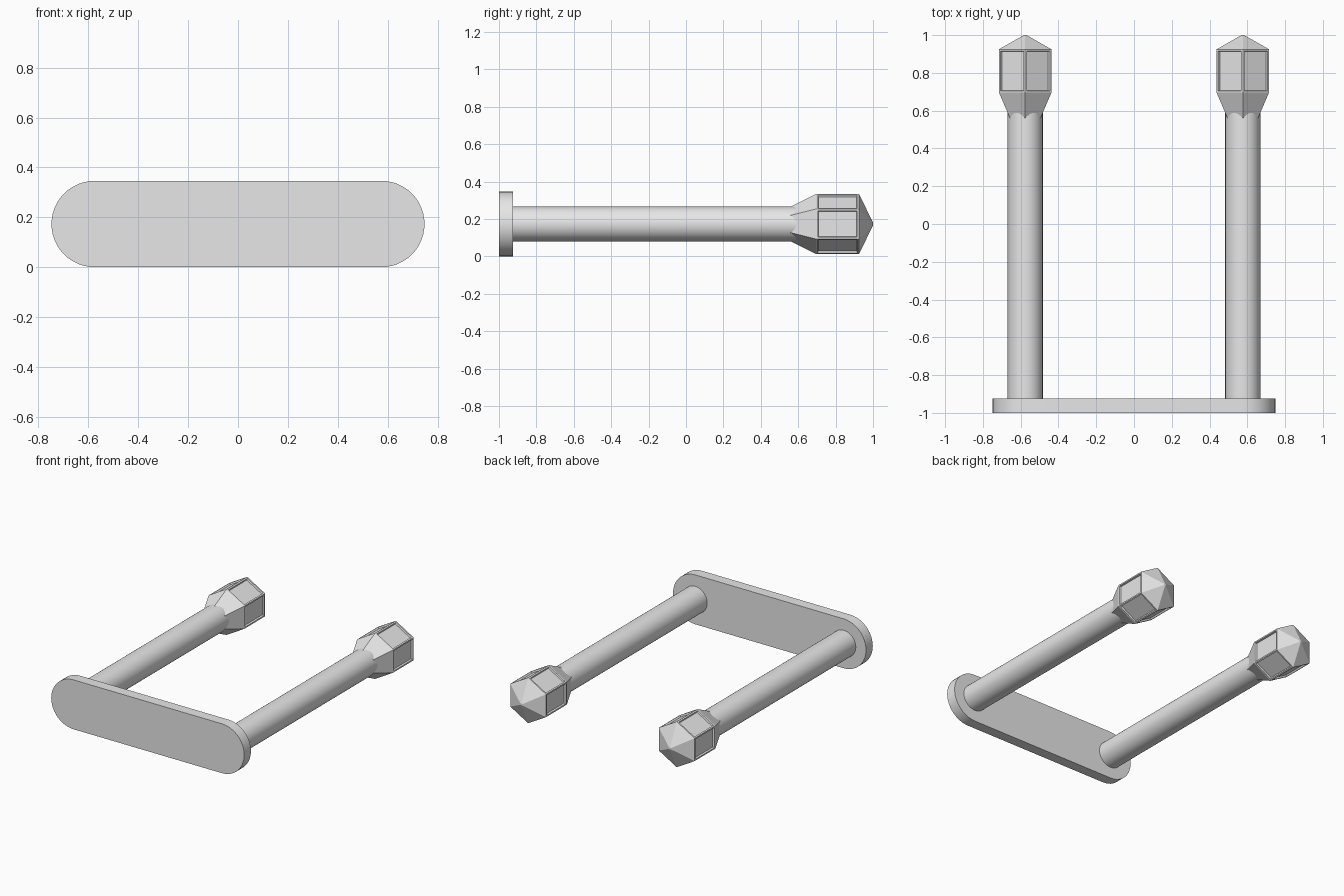
import bpy, bmesh
from math import sin, cos, pi

cube = bpy.data.objects.get("Cube")
if cube:
    bpy.data.objects.remove(cube, do_unlink=True)

MID_Z = 0.173      # height of the bar axes
BAR_X = 0.576      # sideways offset of each bar

grey = bpy.data.materials.new("plain_grey")
grey.use_nodes = True
grey.diffuse_color = (0.8, 0.8, 0.8, 1)
grey.node_tree.nodes["Principled BSDF"].inputs["Base Color"].default_value = (0.8, 0.8, 0.8, 1)


def finish(bm, name, x=0, smooth=False):
    bmesh.ops.recalc_face_normals(bm, faces=bm.faces)
    mesh = bpy.data.meshes.new(name)
    bm.to_mesh(mesh)
    bm.free()
    mesh.materials.append(grey)
    obj = bpy.data.objects.new(name, mesh)
    obj.location = (x, 0, MID_Z)
    bpy.context.collection.objects.link(obj)
    if smooth:
        bpy.ops.object.select_all(action='DESELECT')
        obj.select_set(True)
        bpy.context.view_layer.objects.active = obj
        bpy.ops.object.shade_smooth_by_angle(angle=pi / 6)
    return obj


def loft(sections):
    """Skin a list of (outline, y) rings and cap both ends."""
    bm = bmesh.new()
    rings = [[bm.verts.new((x, y, z)) for x, z in outline] for outline, y in sections]
    bands = []
    for a, b in zip(rings, rings[1:]):
        n = len(a)
        bands.append([bm.faces.new((a[i], a[(i + 1) % n], b[(i + 1) % n], b[i])) for i in range(n)])
    bm.faces.new(rings[0])
    bm.faces.new(rings[-1])
    bmesh.ops.recalc_face_normals(bm, faces=bm.faces)
    return bm, bands


def polygon(radius, sides):
    return [(radius * cos(pi / 2 + 2 * pi * i / sides),
             radius * sin(pi / 2 + 2 * pi * i / sides)) for i in range(sides)]


# Rounded end plate
steps = 24
stadium = []
for side in (1, -1):
    for i in range(steps + 1):
        a = -pi / 2 + pi * i / steps
        stadium.append((side * (0.575 + 0.173 * cos(a)), side * 0.173 * sin(a)))
bm, _ = loft([(stadium, -1.0), (stadium, -0.925)])
finish(bm, "end_plate", smooth=True)

for label, side in (("left", 1), ("right", -1)):
    # Round bar
    bar = polygon(0.093, 40)
    bm, _ = loft([(bar, -0.926), (bar, 0.72)])
    finish(bm, label + "_bar", side * BAR_X, smooth=True)

    # Six-sided lantern head with a flared neck, sunken panels and pointed cap
    rings = [(0.093, 0.56), (0.16, 0.695), (0.16, 0.925), (0.008, 1.0)]
    bm, bands = loft([(polygon(r, 6), y) for r, y in rings])
    panels = bands[1]
    bmesh.ops.inset_individual(bm, faces=panels, thickness=0.014)
    bmesh.ops.inset_individual(bm, faces=panels, thickness=0.004, depth=-0.012)
    finish(bm, label + "_lantern_head", side * BAR_X)
